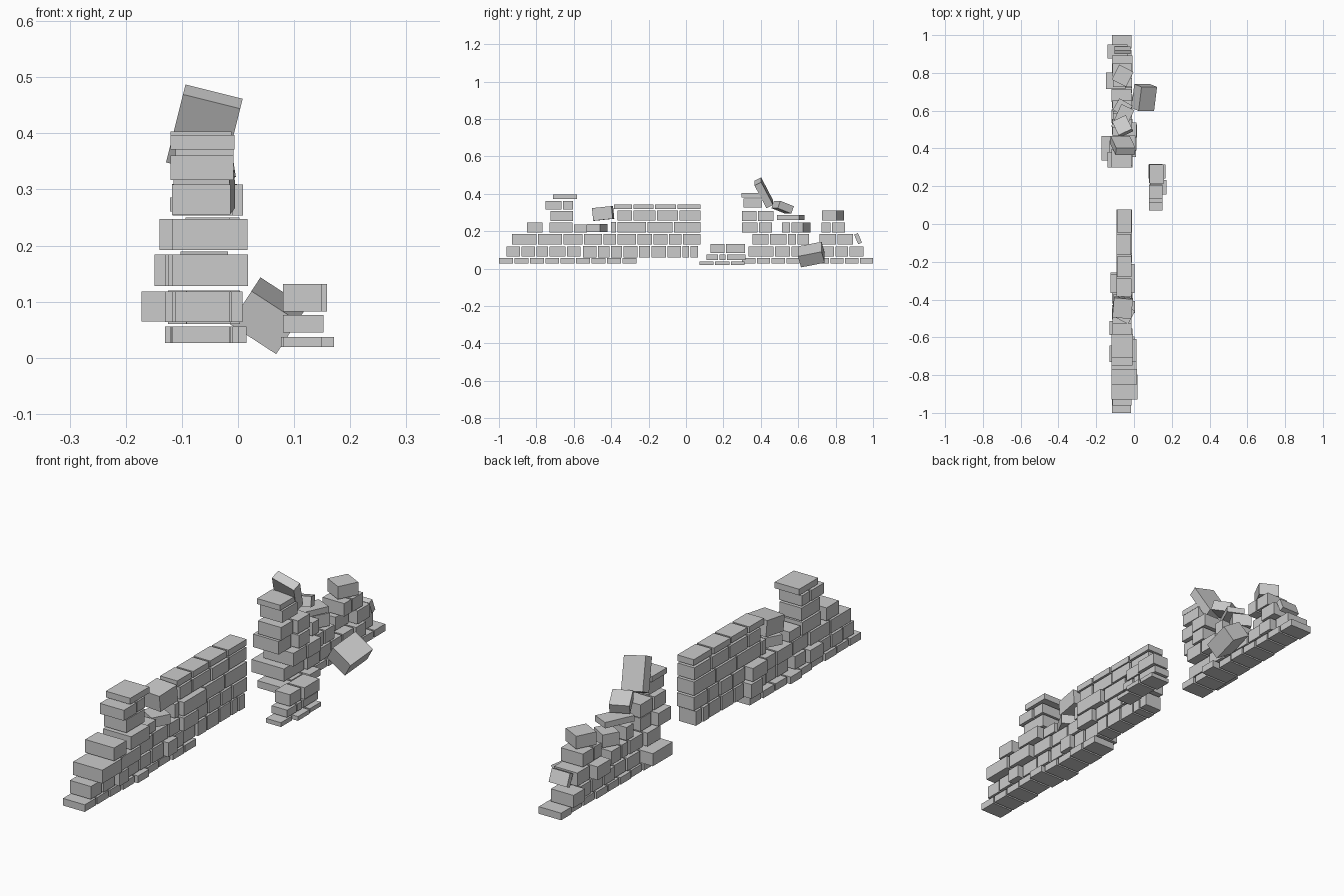
import bpy, random
from math import radians
from mathutils import Matrix, Euler

random.seed(4)


def brick(name, center, size, rot=(0, 0, 0)):
    """One flat-sided block; rotation in degrees."""
    bpy.ops.mesh.primitive_cube_add(size=1)
    ob = bpy.context.object
    ob.name = name
    e = Euler([radians(a) for a in rot])
    ob.data.transform(Matrix.LocRotScale(center, e, size))
    return ob


def course(name, z0, z1, edges, x0=-0.115, x1=-0.012, special=None, gap=0.008, jitter=0.004):
    """A row of bricks between y joints; special = {index: (x0, x1)}."""
    for i, (a, b) in enumerate(zip(edges, edges[1:])):
        l = x0 + random.uniform(-jitter, jitter)
        r = x1 + random.uniform(-jitter, jitter)
        if special and i in special:
            l, r = special[i]
        b -= gap
        brick(name, ((l + r) / 2, (a + b) / 2, (z0 + z1) / 2), (r - l, b - a, z1 - z0))


def even(a, b, n):
    return [a + (b - a) * i / n for i in range(n + 1)]


# Stepped end of the long wall
course("long_wall_footing", .026, .056, even(-1, -.257, 9), special={4: (-.12, .002), 5: (-.13, -.012)})
course("long_wall_course", .064, .118, [-.96, -.88, -.80, -.73, -.635, -.557],
       special={2: (-.115, .008), 3: (-.13, -.012)})
course("long_wall_course", .128, .184, [-.93, -.79, -.655, -.545, -.44, -.365],
       special={0: (-.118, .018), 1: (-.118, .012)})
course("long_wall_course", .192, .247, [-.85, -.76], special={0: (-.118, .017)})
course("long_wall_course", .192, .247, [-.73, -.60], special={0: (-.118, .012)})
course("long_wall_course", .192, .235, [-.60, -.52])

# Raised stack on the stepped end
course("wall_stack", .255, .309, [-.725, -.595])
course("wall_stack", .317, .361, [-.75, -.658, -.595], special={0: (-.12, -.008)})
course("wall_stack", .371, .397, [-.71, -.575], special={0: (-.12, -.006)})

# Straight part of the long wall, slightly thinner
thin = dict(x0=-.092, x1=-.013, jitter=.002)
course("straight_wall_course", .060, .120, [-.55, -.47, -.40, -.335, -.25, -.185, -.10, -.02, .025, .072],
       special={1: (-.09, .004), 3: (-.125, -.02)}, **thin)
course("straight_wall_course", .128, .184, [-.365, -.26, -.175, -.09, -.015, .085],
       special={0: (-.125, .003)}, **thin)
course("straight_wall_course", .192, .250, [-.40, -.365, -.205, -.065, .085],
       special={1: (-.092, .003)}, **thin)
course("straight_wall_course", .258, .310, [-.365, -.28, -.155, -.035, .085], **thin)
course("straight_wall_cap", .318, .344, [-.385, -.28, -.165, -.045, .085], **thin)

# Loose bricks on the long wall
brick("loose_brick", (-.06, -.443, .295), (.10, .105, .068), (6, 0, -5))
brick("loose_brick", (-.05, -.475, .217), (.085, .08, .042), (0, 0, -28))

# Short ruined wall
course("short_wall_footing", .026, .056, even(.30, 1.008, 9), special={0: (-.12, -.01), 2: (-.115, .015)})
course("short_wall_course", .065, .118, [.335, .475, .565, .645, .72, .80, .875, .958],
       special={0: (-.172, -.02), 6: (-.14, -.035)})
course("short_wall_course", .128, .184, [.355, .45, .545, .595, .665],
       special={0: (-.13, .01), 1: (-.115, .012)})
course("short_wall_course", .128, .184, [.715, .81, .90], special={0: (-.149, -.045)})
course("short_wall_course", .192, .247, [.30, .39, .467], special={0: (-.14, -.02), 1: (-.11, .012)})
course("short_wall_course", .192, .247, [.512, .565])
course("short_wall_course", .192, .247, [.725, .78, .858])
course("short_wall_course", .254, .309, [.30, .386, .476], special={1: (-.115, .009)})
course("short_wall_course", .326, .376, [.307, .415])
course("short_wall_course", .380, .403, [.298, .406], special={0: (-.12, -.012)})

# Tumbled bricks on the short wall
brick("tumbled_brick", (-.06, .615, .220), (.08, .07, .054), (0, 0, -30))
brick("tumbled_brick", (-.06, .785, .283), (.085, .088, .054), (0, 0, -27))
brick("tumbled_brick", (-.06, .56, .273), (.075, .13, .025), (0, 0, -25))
brick("tumbled_brick", (-.06, .517, .328), (.08, .085, .042), (-20, 0, 25))
brick("tumbled_brick", (-.06, .416, .405), (.105, .14, .040), (-63, 14, 0))
brick("tumbled_brick", (-.06, .92, .160), (.085, .055, .022), (-67, 0, 0))

# Small low stack in front of the gap
course("small_stack", .019, .037, [.072, .155, .24, .322], .08, .17, {0: (.08, .15)})
course("small_stack", .045, .076, [.11, .18, .218, .325], .08, .152, jitter=0)
course("small_stack", .083, .132, [.132, .215, .324], .08, .162, {0: (.08, .15)})

# Big fallen block leaning beside the wall
brick("fallen_block", (.054, .67, .075), (.098, .13, .072), (13, 33, 0))
